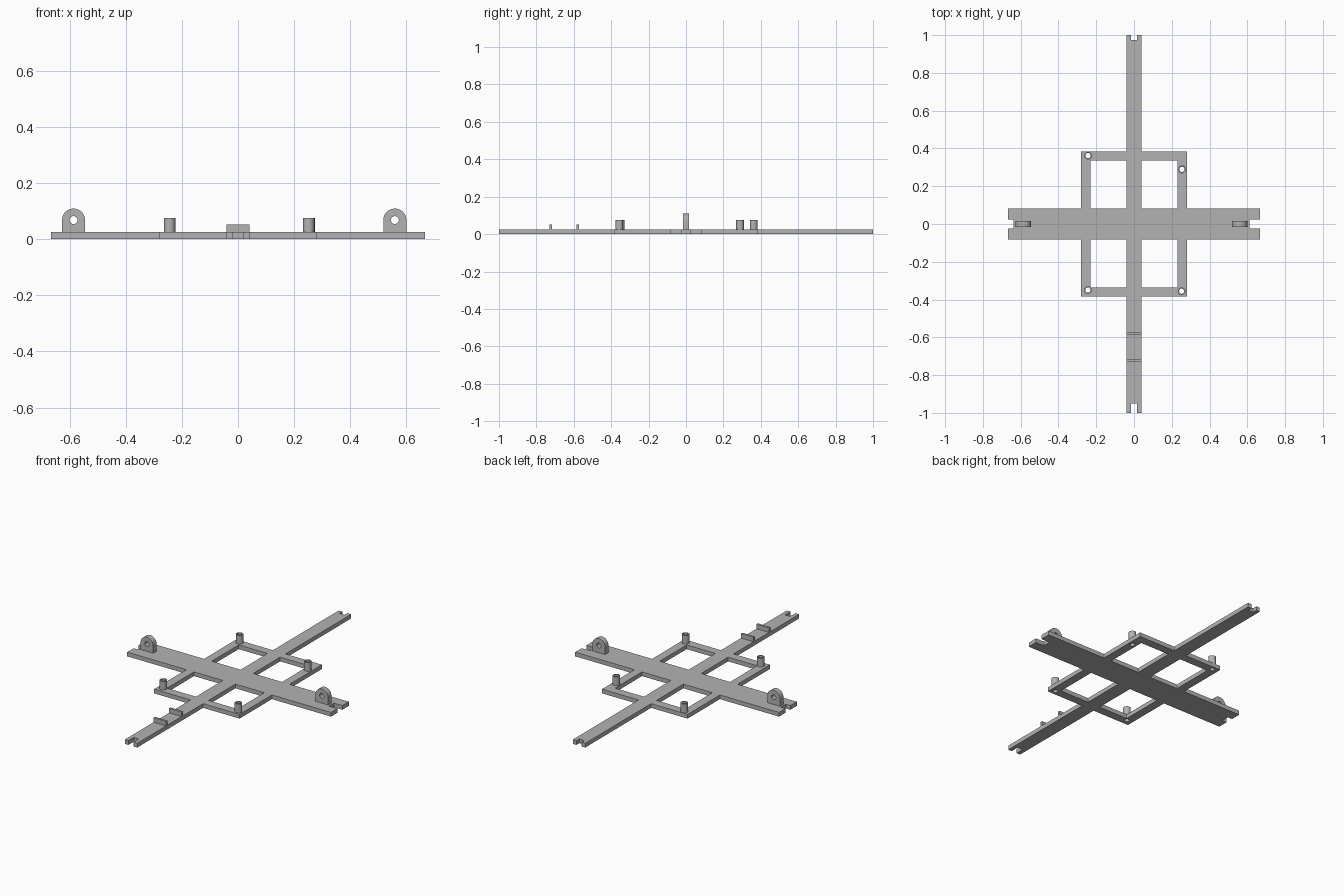
import bpy, bmesh, math
from mathutils import Matrix, Vector

if "Cube" in bpy.data.objects:
    bpy.data.objects.remove(bpy.data.objects["Cube"], do_unlink=True)

grey = bpy.data.materials.new("mid_grey")
grey.use_nodes = True
colour = (0.45, 0.45, 0.45, 1)
grey.diffuse_color = colour
grey.node_tree.nodes["Principled BSDF"].inputs["Base Color"].default_value = colour

THICK = 0.025
FRAME_X, FRAME_Y, BAR = 0.28, 0.385, 0.05
CROSS, SPINE = 0.083, 0.041   # half widths of the two long arms


def add_object(name, bm):
    bmesh.ops.recalc_face_normals(bm, faces=bm.faces)
    mesh = bpy.data.meshes.new(name)
    bm.to_mesh(mesh)
    bm.free()
    obj = bpy.data.objects.new(name, mesh)
    bpy.context.collection.objects.link(obj)
    mesh.materials.append(grey)
    return obj


def extrude(name, points, direction):
    """Extrude a closed 3D outline along a vector."""
    bm = bmesh.new()
    face = bm.faces.new([bm.verts.new(p) for p in points])
    moved = bmesh.ops.extrude_face_region(bm, geom=[face])["geom"]
    verts = [v for v in moved if isinstance(v, bmesh.types.BMVert)]
    bmesh.ops.translate(bm, verts=verts, vec=direction)
    return add_object(name, bm)


def box(name, x, y, z):
    points = [(x[0], y[0], z[0]), (x[1], y[0], z[0]), (x[1], y[1], z[0]), (x[0], y[1], z[0])]
    return extrude(name, points, (0, 0, z[1] - z[0]))


def cylinder(name, centre, radius, depth, axis="Z"):
    turn = Matrix.Rotation(math.pi / 2, 4, "X") if axis == "Y" else Matrix()
    bm = bmesh.new()
    bmesh.ops.create_cone(bm, cap_ends=True, segments=32, radius1=radius, radius2=radius,
                          depth=depth, matrix=Matrix.Translation(centre) @ turn)
    return add_object(name, bm)


def cut(obj, cutters):
    """Subtract the cutters, bake the result and remove them."""
    for cutter in cutters:
        mod = obj.modifiers.new("cut", "BOOLEAN")
        mod.operation, mod.solver, mod.object = "DIFFERENCE", "EXACT", cutter
    graph = bpy.context.evaluated_depsgraph_get()
    baked = bpy.data.meshes.new_from_object(obj.evaluated_get(graph))
    obj.modifiers.clear()
    obj.data = baked
    for cutter in cutters:
        bpy.data.objects.remove(cutter, do_unlink=True)


# Base plate outline: four notched arms joined by the frame corners
arms = [  # frame edge, neighbour edge, length, half width, notch half width, notch depth
    (FRAME_X, FRAME_Y, 0.667, CROSS, 0.023, 0.055),
    (FRAME_Y, FRAME_X, 1.0, SPINE, 0.017, 0.027),
    (FRAME_X, FRAME_Y, 0.667, CROSS, 0.023, 0.03),
    (FRAME_Y, FRAME_X, 1.0, SPINE, 0.017, 0.05),
]
outline = []
for turn, (edge, corner, end, half, slot, depth) in enumerate(arms):
    local = [(edge, -half), (end, -half), (end, -slot), (end - depth, -slot),
             (end - depth, slot), (end, slot), (end, half), (edge, half), (edge, corner)]
    spin = Matrix.Rotation(turn * math.pi / 2, 3, "Z")
    outline += [spin @ Vector((u, v, 0)) for u, v in local]
plate = extrude("base_plate", outline, (0, 0, THICK))

# Four windows and the post bores through the plate
posts = {"back_right": (-0.243, 0.362), "back_left": (0.254, 0.289),
         "front_right": (-0.244, -0.35), "front_left": (0.252, -0.356)}
BORE = 0.0135
cutters = []
for sx in (-1, 1):
    for sy in (-1, 1):
        xs = sorted((sx * SPINE, sx * (FRAME_X - BAR)))
        ys = sorted((sy * CROSS, sy * (FRAME_Y - BAR)))
        cutters.append(box("window_cutter", xs, ys, (-0.1, 0.1)))
for x, y in posts.values():
    cutters.append(cylinder("bore_cutter", (x, y, 0), BORE, 0.3))
cut(plate, cutters)

# Hollow standoff posts
smooth = [plate]
for place, (x, y) in posts.items():
    post = cylinder(place + "_post", (x, y, 0.05), 0.0205, 0.052)
    cut(post, [cylinder("bore_cutter", (x, y, 0), BORE, 0.3)])
    smooth.append(post)

# Round-topped lugs with a cross hole
R, EYE = 0.041, 0.068
for name, x in (("right_lug", -0.586), ("left_lug", 0.559)):
    arch = [(x + R * math.cos(math.pi * i / 24), 0.017, EYE + R * math.sin(math.pi * i / 24))
            for i in range(25)]
    foot = [(x - R, 0.017, 0.02), (x + R, 0.017, 0.02)]
    lug = extrude(name, arch + foot, (0, -0.032, 0))
    cut(lug, [cylinder("eye_cutter", (x, 0, EYE), 0.014, 0.2, "Y")])
    smooth.append(lug)

# Thin ridges across the front arm
for name, y in (("front_ridge", -0.724), ("inner_ridge", -0.579)):
    box(name, (-SPINE, SPINE), (y - 0.0065, y + 0.0065), (0.02, 0.052))

# Smooth the round walls, keep the edges crisp
bpy.ops.object.select_all(action="DESELECT")
for obj in smooth:
    obj.select_set(True)
bpy.context.view_layer.objects.active = plate
bpy.ops.object.shade_smooth_by_angle(angle=math.radians(30))
